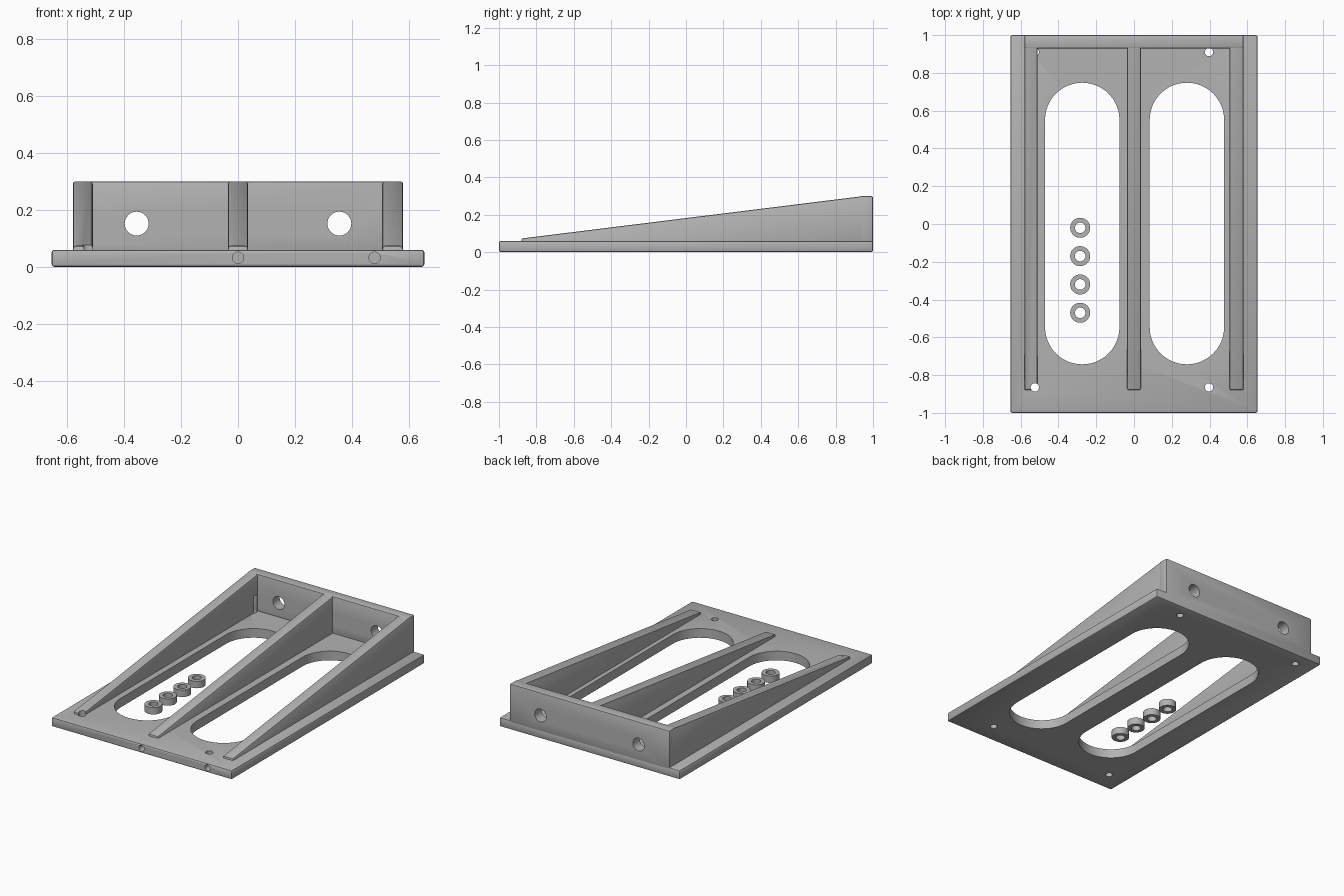
import bpy, bmesh, math
from mathutils import Matrix, Vector

if "Cube" in bpy.data.objects:
    bpy.data.objects.remove(bpy.data.objects["Cube"])

# One plain grey for everything
grey = bpy.data.materials.new("light_grey")
grey.use_nodes = True
colour = (0.45, 0.45, 0.45, 1)
grey.diffuse_color = colour
grey.node_tree.nodes["Principled BSDF"].inputs["Base Color"].default_value = colour


def extrude(name, points, direction, bevel=0.0):
    """Extrude a closed outline along a direction, optionally rounding the edges."""
    bm = bmesh.new()
    face = bm.faces.new([bm.verts.new(p) for p in points])
    out = bmesh.ops.extrude_face_region(bm, geom=[face])
    moved = [v for v in out["geom"] if isinstance(v, bmesh.types.BMVert)]
    bmesh.ops.translate(bm, verts=moved, vec=Vector(direction))
    bmesh.ops.recalc_face_normals(bm, faces=bm.faces)
    if bevel:
        bmesh.ops.bevel(bm, geom=bm.edges[:], offset=bevel, segments=2,
                        profile=0.5, affect='EDGES')
    mesh = bpy.data.meshes.new(name)
    bm.to_mesh(mesh)
    bm.free()
    mesh.materials.append(grey)
    obj = bpy.data.objects.new(name, mesh)
    bpy.context.collection.objects.link(obj)
    return obj


def block(name, x0, x1, y0, y1, z0, z1, bevel):
    outline = [(x0, y0, z0), (x1, y0, z0), (x1, y1, z0), (x0, y1, z0)]
    return extrude(name, outline, (0, 0, z1 - z0), bevel)


def rod(name, start, direction, radius, sides=32):
    turn = Vector(direction).to_track_quat('Z', 'Y').to_matrix()
    ring = []
    for i in range(sides):
        a = math.tau * i / sides
        ring.append(Vector(start) + turn @ Vector((radius * math.cos(a), radius * math.sin(a), 0)))
    return extrude(name, ring, direction)


def slot(name, x, y0, y1, radius, sides=24):
    outline = []
    for end, y in ((0, y1 - radius), (math.pi, y0 + radius)):
        for i in range(sides + 1):
            a = end + math.pi * i / sides
            outline.append((x + radius * math.cos(a), y + radius * math.sin(a), -0.1))
    return extrude(name, outline, (0, 0, 0.15 + 0.05))


def cut(obj, cutters):
    for c in cutters:
        mod = obj.modifiers.new("cut", 'BOOLEAN')
        mod.operation = 'DIFFERENCE'
        mod.solver = 'EXACT'
        mod.object = c
    deps = bpy.context.evaluated_depsgraph_get()
    mesh = bpy.data.meshes.new_from_object(obj.evaluated_get(deps))
    obj.modifiers.clear()
    obj.data = mesh


# Base plate, back wall and the three tapering ribs
plate = block("base_plate", -0.655, 0.655, -1, 1, 0, 0.06, 0.01)
wall = block("back_wall", -0.58, 0.58, 0.93, 1, 0.045, 0.3, 0.008)
ribs = []
for name, x0, x1 in (("right_rib", -0.58, -0.51), ("centre_rib", -0.036, 0.036),
                     ("left_rib", 0.506, 0.58)):
    side = [(x0, -0.88, 0.03), (x0, 0.985, 0.03), (x0, 0.985, 0.3),
            (x0, 0.95, 0.3), (x0, -0.88, 0.073)]
    ribs.append(extrude(name, side, (x1 - x0, 0, 0), 0.009))

# Cutters: lightening slots, screw holes, wall holes, front pin holes
slots = [slot("slot_cutter", x, -0.743, 0.748, 0.197) for x in (-0.274, 0.28)]
screws = [rod("screw_cutter", (x, y, -0.05), (0, 0, 0.22), 0.022)
          for x in (-0.525, 0.397) for y in (-0.865, 0.91)]
wall_holes = [rod("wall_hole_cutter", (x, 0.85, 0.152), (0, 0.3, 0), 0.042)
              for x in (-0.356, 0.356)]
pins = [rod("pin_cutter", (x, -1.05, 0.032), (0, 0.15, 0), 0.02) for x in (0, 0.48)]

cut(plate, slots + screws + pins)
cut(wall, wall_holes + screws)
cut(ribs[0], screws)

# Loose spacer rings in the right-hand slot
rings = []
bores = []
for i in range(4):
    y = -0.02 - 0.15 * i
    ring = rod(f"spacer_ring_{i + 1}", (-0.285, y, 0), (0, 0, 0.045), 0.053)
    bore = rod("bore_cutter", (-0.285, y, -0.05), (0, 0, 0.15), 0.028)
    cut(ring, [bore])
    rings.append(ring)
    bores.append(bore)

# Cutters are no longer needed
for c in slots + screws + wall_holes + pins + bores:
    bpy.data.objects.remove(c)

# Smooth the round holes, keep the flat faces crisp
bpy.ops.object.select_all(action='DESELECT')
for obj in [plate, wall] + ribs + rings:
    obj.select_set(True)
bpy.context.view_layer.objects.active = plate
bpy.ops.object.shade_smooth_by_angle(angle=math.radians(25))
